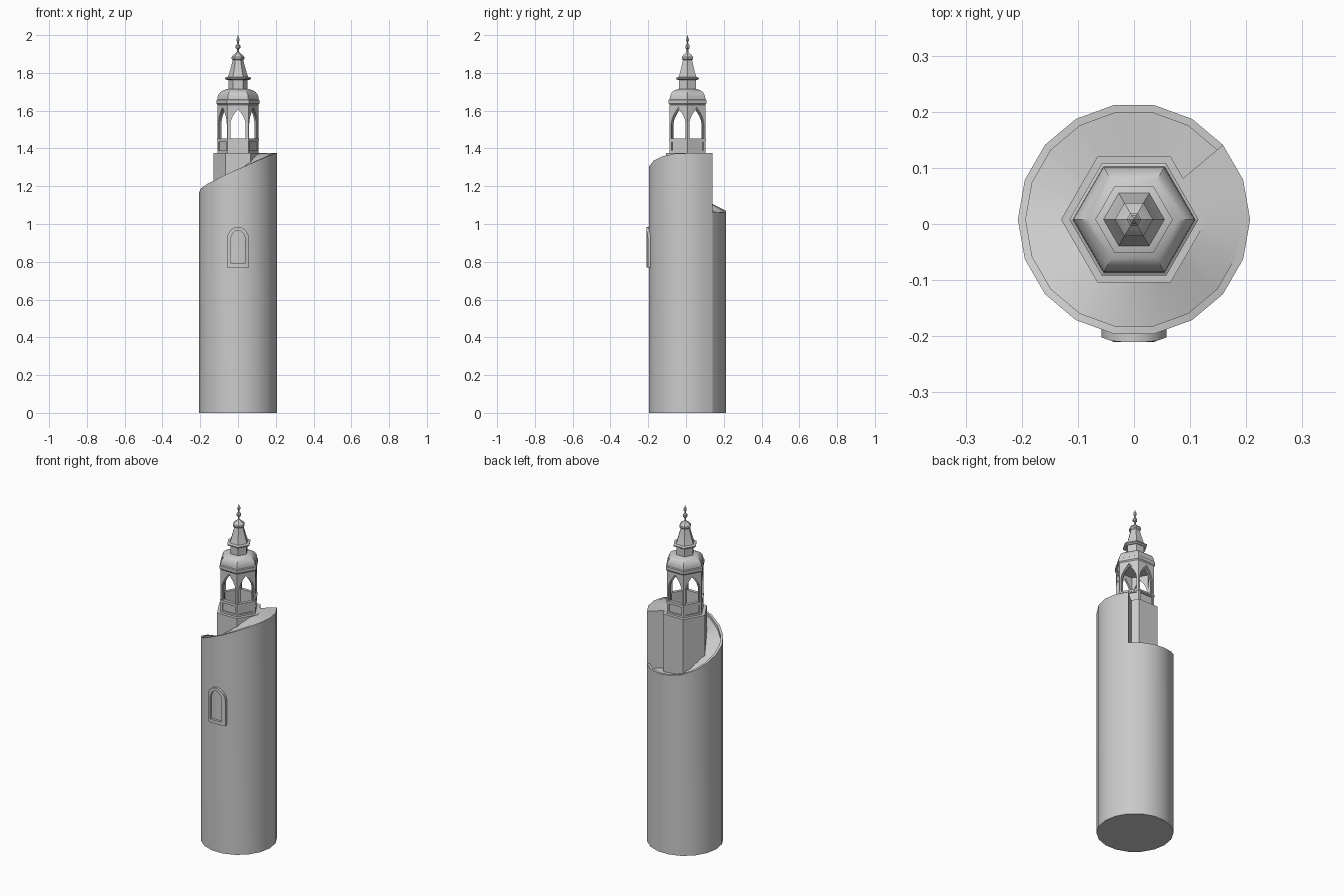
import bpy, bmesh, math
from mathutils import Matrix

if "Cube" in bpy.data.objects:
    bpy.data.objects.remove(bpy.data.objects["Cube"])

CY = 0.008  # tower axis sits slightly behind y = 0


def finish(name, bm=None, mesh=None):
    if bm:
        bmesh.ops.recalc_face_normals(bm, faces=bm.faces)
        mesh = bpy.data.meshes.new(name)
        bm.to_mesh(mesh)
        bm.free()
    ob = bpy.data.objects.new(name, mesh)
    bpy.context.collection.objects.link(ob)
    bpy.ops.object.select_all(action='DESELECT')
    ob.select_set(True)
    bpy.context.view_layer.objects.active = ob
    bpy.ops.object.shade_smooth_by_angle(angle=math.radians(30))
    return ob


def polar(r, deg, z):
    a = math.radians(deg)
    return (r * math.cos(a), CY + r * math.sin(a), z)


def lathe(name, profile, n=6):
    """Stack of n-sided rings with closed ends."""
    bm = bmesh.new()
    rings = [[bm.verts.new(polar(r, 360 * i / n, z)) for i in range(n)] for r, z in profile]
    for a, b in zip(rings, rings[1:]):
        for i in range(n):
            j = (i + 1) % n
            bm.faces.new((a[i], a[j], b[j], b[i]))
    bm.faces.new(rings[0][::-1])
    bm.faces.new(rings[-1])
    return finish(name, bm)


def plate(name, loops, angle, d0, d1):
    """Flat plate with holes, standing between distances d0 and d1 from the axis."""
    cu = bpy.data.curves.new(name, 'CURVE')
    cu.dimensions = '2D'
    cu.fill_mode = 'BOTH'
    cu.extrude = (d1 - d0) / 2
    for pts in loops:
        sp = cu.splines.new('POLY')
        sp.points.add(len(pts) - 1)
        for p, (u, z) in zip(sp.points, pts):
            p.co = (u, z, 0, 1)
        sp.use_cyclic_u = True
    tmp = bpy.data.objects.new(name + "_curve", cu)
    mesh = bpy.data.meshes.new_from_object(tmp)
    bpy.data.objects.remove(tmp)
    c, s, d = math.cos(angle), math.sin(angle), (d0 + d1) / 2
    mesh.transform(Matrix(((-s, 0, c, c * d), (c, 0, s, s * d + CY),
                           (0, 1, 0, 0), (0, 0, 0, 1))))
    return finish(name, mesh=mesh)


def rect(w, z0, z1):
    return [(-w, z0), (w, z0), (w, z1), (-w, z1)]


def pointed(w, z0, zs, za, n=7):
    right = [(w * (1 - (i / n) ** 1.7), zs + (za - zs) * i / n) for i in range(n)]
    return [(-w, z0), (w, z0)] + right + [(0, za)] + [(-u, z) for u, z in right[::-1]]


# Tower shaft, its top rising in a spiral behind a thin rim
heights = [1.062, 1.062, 1.064, 1.07, 1.082, 1.105, 1.135, 1.165, 1.19, 1.215,
           1.242, 1.275, 1.305, 1.335, 1.358, 1.372, 1.375, 1.375, 1.375]
bm = bmesh.new()
stations = []
for i, h in enumerate(heights):
    a = 40 + 20 * i
    depth = 0.03 * min(1, max(0, (15.5 - i) / 8))
    stations.append([bm.verts.new(polar(r, a, z)) for r, z in (
        (0.207, 0), (0.207, h), (0.193, h), (0.193, h - depth), (0.1, h - depth), (0.1, 0))])
for a, b in zip(stations, stations[1:]):
    for k in range(4):
        bm.faces.new((a[k], b[k], b[k + 1], a[k + 1]))
bm.faces.new([s[0] for s in stations[:-1]])
lo, hi = stations[0], stations[-1]
bm.faces.new((lo[4], lo[3], lo[2], lo[1], hi[1], hi[2], hi[4]))
bmesh.ops.delete(bm, geom=[s[5] for s in stations], context='VERTS')
bmesh.ops.remove_doubles(bm, verts=bm.verts, dist=0.0001)
finish("tower_shaft", bm)

# Window frame that follows the wall facets
half = [(0.036, 0.77), (0.058, 0.77)]
half += [(0.058 * math.cos(t), 0.92 + 0.065 * math.sin(t))
         for t in [math.radians(d) for d in (0, 22, 45, 68)]]
outer = half + [(0, 0.985)] + [(-u, z) for u, z in half[::-1]]
inner = [(u * 0.66, 0.79 + (z - 0.77) * 0.82) for u, z in outer]
bm = bmesh.new()
rings = []
for pts, y in ((outer, -0.185), (outer, -0.21), (inner, -0.21), (inner, -0.185)):
    rings.append([bm.verts.new((u, y + 0.36 * max(0, abs(u) - 0.036), z)) for u, z in pts])
for a, b in zip(rings, rings[1:]):
    for i in range(len(a)):
        j = (i + 1) % len(a)
        bm.faces.new((a[i], a[j], b[j], b[i]))
finish("window_frame", bm)

# Hexagonal pedestal
lathe("lantern_pedestal", [(0.13, 1.0), (0.13, 1.376)])

# Open lantern: six arched walls with a panelled parapet
for k in range(6):
    ang = math.radians(30 + 60 * k)
    plate("lantern_wall", [rect(0.0545, 1.375, 1.64), pointed(0.045, 1.452, 1.53, 1.618),
                           rect(0.042, 1.388, 1.435)], ang, 0.088, 0.0945)
    plate("lantern_arch", [rect(0.05, 1.375, 1.64), pointed(0.04, 1.452, 1.53, 1.608)],
          ang, 0.078, 0.0882)
    plate("parapet_sill", [rect(0.056, 1.442, 1.452)], ang, 0.078, 0.097)

# Cornice and domed roof
lathe("cornice", [(0.108, 1.63), (0.115, 1.638), (0.115, 1.656), (0.108, 1.66)])
lathe("dome", [(0.109, 1.658), (0.108, 1.672), (0.103, 1.686), (0.094, 1.698),
               (0.08, 1.707), (0.062, 1.713), (0.05, 1.715)])

# Upper drum, eave and concave spire
lathe("drum", [(0.051, 1.712), (0.051, 1.765)])
lathe("eave", [(0.06, 1.763), (0.069, 1.768), (0.069, 1.774), (0.055, 1.779)])
lathe("spire", [(0.055, 1.777), (0.048, 1.795), (0.039, 1.825), (0.032, 1.85), (0.027, 1.872)])
lathe("spire_cap", [(0.028, 1.868), (0.034, 1.874), (0.034, 1.884), (0.026, 1.894),
                    (0.013, 1.903), (0.006, 1.91)])

# Finial with two beads
lathe("finial", [(0.005, 1.905), (0.005, 1.925), (0.013, 1.932), (0.013, 1.944), (0.005, 1.952),
                 (0.004, 1.964), (0.009, 1.971), (0.009, 1.98), (0.004, 1.987), (0.001, 2.0)])
